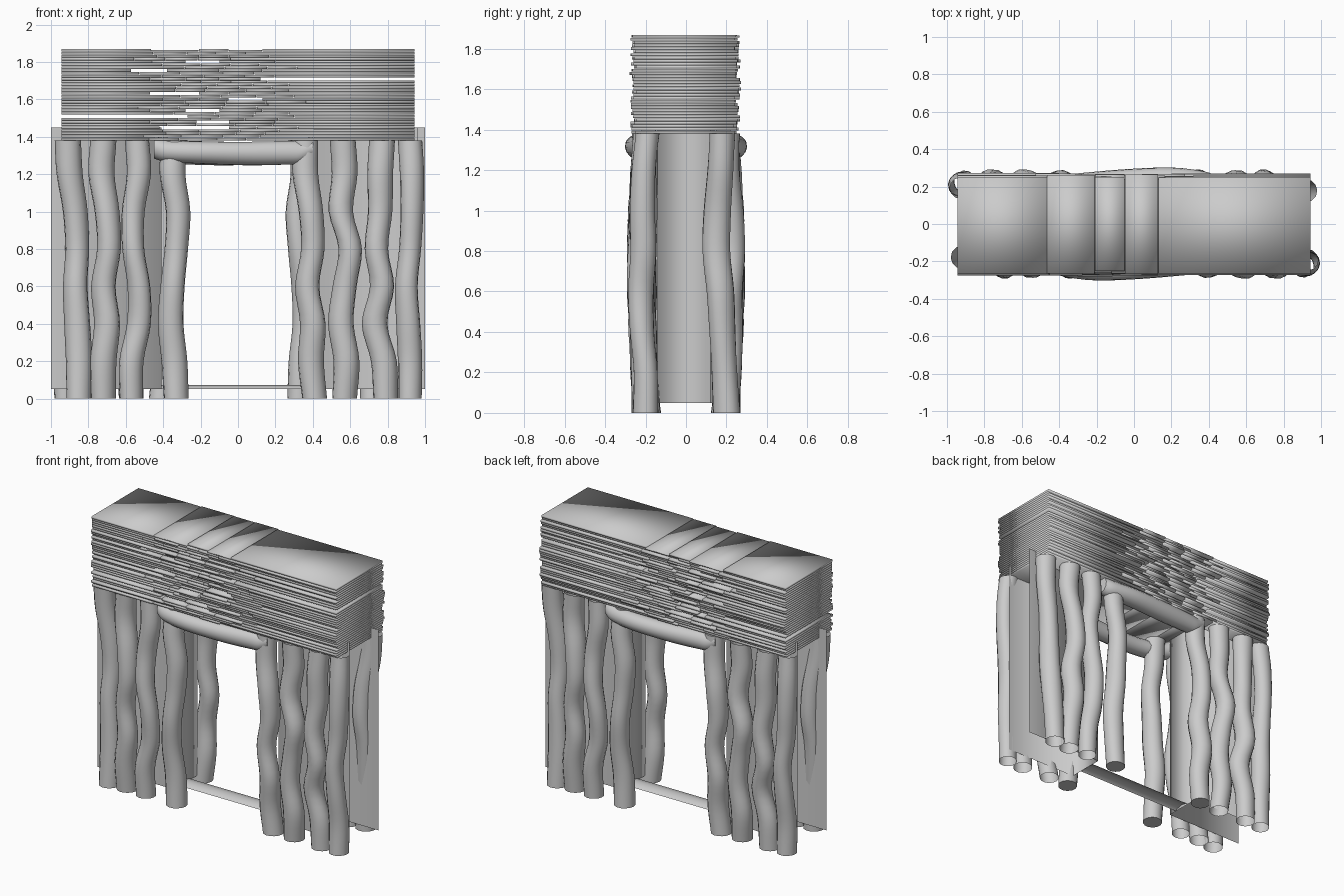
import bpy, bmesh, math, random
from mathutils import Vector, Matrix

if "Cube" in bpy.data.objects:
    bpy.data.objects.remove(bpy.data.objects["Cube"])

random.seed(7)
HALF_TURN = Matrix.Rotation(math.pi, 4, 'Z')


def finish(name, bm, angle=40):
    me = bpy.data.meshes.new(name)
    bmesh.ops.recalc_face_normals(bm, faces=bm.faces)
    bm.to_mesh(me)
    bm.free()
    ob = bpy.data.objects.new(name, me)
    bpy.context.collection.objects.link(ob)
    bpy.context.view_layer.objects.active = ob
    ob.select_set(True)
    bpy.ops.object.shade_smooth_by_angle(angle=math.radians(angle))
    ob.select_set(False)
    return ob


def opposite(ob, name):
    """Copy turned half round the vertical axis, for the other face."""
    twin = ob.copy()
    twin.name = name
    twin.matrix_world = HALF_TURN @ ob.matrix_world
    bpy.context.collection.objects.link(twin)


def smooth_path(pts, steps=4):
    """Catmull-Rom interpolation."""
    p = [Vector(q) for q in pts]
    p = [2 * p[0] - p[1]] + p + [2 * p[-1] - p[-2]]
    out = []
    for i in range(1, len(p) - 2):
        a, b, c, d = p[i - 1:i + 3]
        for s in range(steps):
            t = s / steps
            out.append(0.5 * (2 * b + (c - a) * t + (2 * a - 5 * b + 4 * c - d) * t * t
                              + (3 * b - a - 3 * c + d) * t ** 3))
    return out + [p[-2]]


def log(name, pts, radius, u, v, capped, sides=14):
    """Crooked trunk: rings in the u-v plane along a smooth path."""
    bm = bmesh.new()
    rings = []
    for i, c in enumerate(smooth_path(pts)):
        ring = []
        for k in range(sides):
            a = 2 * math.pi * k / sides
            r = radius * (1 + 0.05 * math.sin(2 * a + i * 0.3))
            ring.append(bm.verts.new(c + Vector(u) * r * math.cos(a) + Vector(v) * r * math.sin(a)))
        rings.append(ring)
    for r0, r1 in zip(rings, rings[1:]):
        for k in range(sides):
            j = (k + 1) % sides
            bm.faces.new((r0[k], r0[j], r1[j], r1[k]))
    if capped:
        bm.faces.new(rings[0])
        bm.faces.new(rings[-1])
    return finish(name, bm)


def sheet(name, profile, offset, angle=40):
    """Open sheet: profile points swept by one offset."""
    bm = bmesh.new()
    a = [bm.verts.new(p) for p in profile]
    b = [bm.verts.new(Vector(p) + Vector(offset)) for p in profile]
    for i in range(len(a) - 1):
        bm.faces.new((a[i], a[i + 1], b[i + 1], b[i]))
    return finish(name, bm, angle)


# Upright logs: x in hundredths at rising heights, radius
HEIGHTS = (0, 0.2, 0.4, 0.6, 0.8, 1.0, 1.2, 1.38)
LOGS = {
    "outer_left": ((-85, -85, -86, -87, -86, -87, -90, -91), 0.067),
    "second_left": ((-72, -72, -70, -72, -69, -70, -73, -72), 0.067),
    "third_left": ((-57, -57, -53, -53, -56, -56, -53, -54), 0.062),
    "door_left": ((-33, -34, -36, -35, -33, -32, -35, -34), 0.066),
    "door_right": ((41, 39, 40, 37, 40, 39, 36, 36), 0.066),
    "second_right": ((57, 58, 55, 57, 60, 55, 57, 56), 0.066),
    "third_right": ((79, 78, 73, 77, 74, 76, 76, 77), 0.066),
    "outer_right": ((92, 92, 91, 90, 92, 93, 93, 92), 0.062),
}
Y_END = (-0.20, -0.19, -0.18, -0.17, -0.15, -0.155, -0.17, -0.18)
for n, (key, (xs, r)) in enumerate(LOGS.items()):
    pts = []
    for i, z in enumerate(HEIGHTS):
        y = -0.197 - 0.022 * math.sin(math.pi * z / 1.38) + 0.007 * math.sin(2.1 * i + n * 1.7)
        if key == "outer_left":
            y = Y_END[i]
        pts.append((xs[i] / 100, y, z))
    ob = log("front_log_" + key, pts, r, (1, 0, 0), (0, 1, 0), "door" in key)
    opposite(ob, "back_log_" + key)

# Lintel logs over the door, bowed outward
lintel = log("front_lintel_log", [(-0.45, -0.19, 1.345), (-0.38, -0.215, 1.325), (-0.2, -0.238, 1.315),
                                  (0.05, -0.232, 1.31), (0.27, -0.215, 1.315), (0.34, -0.205, 1.32),
                                  (0.40, -0.19, 1.345)],
             0.062, (0, 1, 0), (0, 0, 1), True)
opposite(lintel, "back_lintel_log")

# Thin wall shells: front sheet, door jamb and back sheet, open outward
wall = sheet("right_wall_shell", [(0.96, -0.14, 0.05), (0.41, -0.14, 0.05),
                                  (0.41, 0.12, 0.05), (1, 0.12, 0.05)], (0, 0, 1.40), 100)
opposite(wall, "left_wall_shell")

# Door threshold
sheet("door_threshold", [(-0.41, -0.06, 0.052), (-0.41, -0.048, 0.063), (-0.41, 0, 0.072),
                         (-0.41, 0.048, 0.063), (-0.41, 0.06, 0.052)], (0.82, 0, 0))

# Stacked roof slabs: five per layer with shifting joints and a few open slots
LAYERS, Z0, Z1 = 32, 1.38, 1.87
STEP = (Z1 - Z0) / LAYERS
TOP = LAYERS - 1
# layer: (missing slab, joints)
OPEN = {4: (1, (-0.42, -0.05, 0.1, 0.32)), 6: (2, (-0.47, -0.22, -0.05, 0.2)),
        8: (0, (-0.27, -0.1, 0.08, 0.3)), 10: (2, (-0.47, -0.28, -0.1, 0.13)),
        14: (3, (-0.4, -0.21, -0.05, 0.13)), 16: (1, (-0.47, -0.21, -0.05, 0.2)),
        21: (4, (-0.47, -0.28, -0.1, 0.12)), 24: (1, (-0.57, -0.38, -0.1, 0.13)),
        27: (2, (-0.46, -0.28, -0.1, 0.2)), TOP: (None, (-0.465, -0.21, -0.05, 0.13))}
bm = bmesh.new()
for k in range(LAYERS):
    missing, seams = OPEN.get(k, (None, None))
    if seams is None:
        s = random.uniform(-0.57, -0.28)
        seams = [s]
        for _ in range(3):
            s += random.uniform(0.15, 0.23)
            seams.append(s)
    edges = [-0.945, *seams, 0.945]
    lean = random.uniform(-0.009, 0.009)
    for i in range(5):
        if missing == i:
            continue
        x0, x1 = edges[i], edges[i + 1]
        y0 = -0.260 + lean + random.uniform(-0.011, 0.011)
        y1 = 0.252 + lean + random.uniform(-0.013, 0.013)
        h = STEP * (0.65 if k == TOP and i in (1, 3) else 0.92)
        m = (Matrix.Translation(((x0 + x1) / 2, (y0 + y1) / 2, Z0 + k * STEP + h / 2))
             @ Matrix.Diagonal((x1 - x0 - 0.002, y1 - y0, h, 1)))
        bmesh.ops.create_cube(bm, size=1, matrix=m)
finish("roof_slabs", bm, 100)
